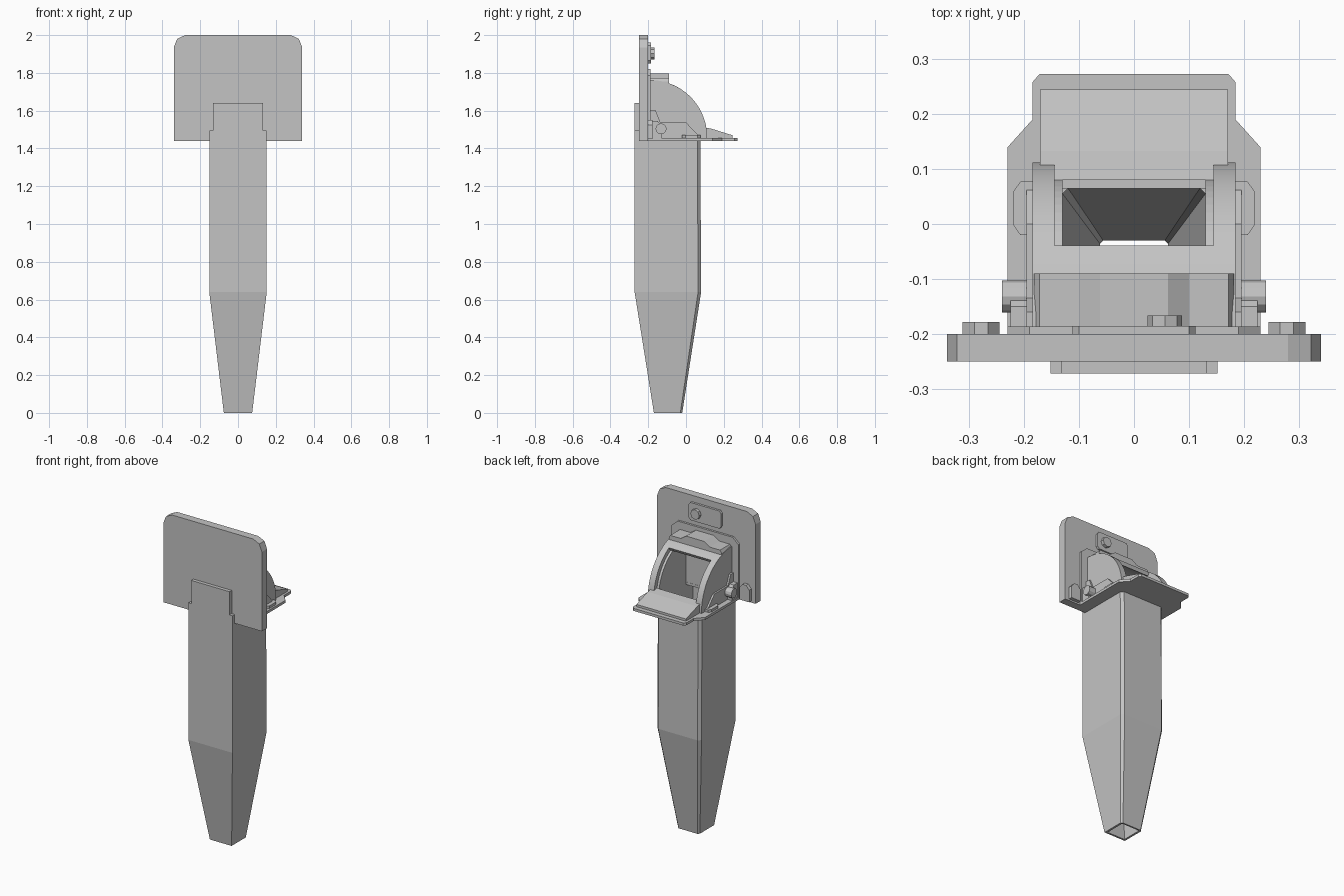
import bpy, bmesh, math
from mathutils import Vector

if "Cube" in bpy.data.objects:
    bpy.data.objects.remove(bpy.data.objects["Cube"])

grey = bpy.data.materials.new("light grey metal")
grey.diffuse_color = (0.55, 0.55, 0.55, 1)
grey.use_nodes = True
grey.node_tree.nodes["Principled BSDF"].inputs["Base Color"].default_value = grey.diffuse_color


def finish(name, bm):
    bmesh.ops.recalc_face_normals(bm, faces=bm.faces)
    me = bpy.data.meshes.new(name)
    bm.to_mesh(me)
    bm.free()
    me.materials.append(grey)
    ob = bpy.data.objects.new(name, me)
    bpy.context.collection.objects.link(ob)
    return ob


def prism(name, pts, axis, a, b):
    """Extrude a 2D outline along an axis from a to b."""
    place = {"x": lambda p, t: (t, p[0], p[1]),
             "y": lambda p, t: (p[0], t, p[1]),
             "z": lambda p, t: (p[0], p[1], t)}[axis]
    bm = bmesh.new()
    face = bm.faces.new([bm.verts.new(place(p, a)) for p in pts])
    ext = bmesh.ops.extrude_face_region(bm, geom=[face])
    move = Vector(place((0, 0), b - a))
    bmesh.ops.translate(bm, vec=move,
                        verts=[v for v in ext["geom"] if isinstance(v, bmesh.types.BMVert)])
    return finish(name, bm)


def pair(name, pts, a, b):
    """Matching side parts on the right and left."""
    prism(name + "_right", pts, "x", a, b)
    prism(name + "_left", pts, "x", -b, -a)


def mirrored(right):
    """Close a symmetric outline from its right half."""
    return right + [(-x, y) for x, y in reversed(right)]


def arc(r, a0, a1, n=16, cy=-0.19, cz=1.46):
    return [(cy + r * math.cos(math.radians(a0 + (a1 - a0) * i / n)),
             cz + r * math.sin(math.radians(a0 + (a1 - a0) * i / n))) for i in range(n + 1)]


def smooth(*names):
    for n in names:
        ob = bpy.data.objects[n]
        bpy.context.view_layer.objects.active = ob
        ob.select_set(True)
        bpy.ops.object.shade_smooth_by_angle(angle=math.radians(30))
        ob.select_set(False)


# Hollow chute with tapered lower end
def ring(hx, y0, y1, c, z):
    return [(x, y, z) for x, y in mirrored([(hx, y0), (hx, y1 - c), (hx - c, y1)])]


rings = [ring(0.075, -0.17, -0.02, 0.01, 0), ring(0.152, -0.272, 0.08, 0.016, 0.64),
         ring(0.152, -0.272, 0.076, 0.016, 1.44), ring(0.13, -0.255, 0.065, 0.01, 1.44),
         ring(0.13, -0.255, 0.065, 0.01, 0.64), ring(0.062, -0.158, -0.03, 0.006, 0)]
bm = bmesh.new()
loops = [[bm.verts.new(p) for p in r] for r in rings]
for i, lo in enumerate(loops):
    hi = loops[(i + 1) % len(loops)]
    for j in range(6):
        k = (j + 1) % 6
        bm.faces.new((lo[j], lo[k], hi[k], hi[j]))
finish("chute", bm)

# Front tongue of the chute over the wall plate
prism("chute_tongue", mirrored([(0.152, 1.44), (0.152, 1.495), (0.132, 1.495), (0.132, 1.64)]),
      "y", -0.272, -0.25)

# Wall plate with cut top corners, and the raised frame behind it
prism("wall_plate", mirrored([(0.34, 1.44), (0.34, 1.935), (0.322, 1.98), (0.28, 2.0)]),
      "y", -0.25, -0.2)
prism("hopper_frame", mirrored([(0.23, 1.455), (0.23, 1.785), (0.19, 1.82)]), "y", -0.2, -0.187)

# Base flange with an opening into the chute
flange = prism("base_flange", mirrored([(0.23, -0.2), (0.23, 0.14), (0.185, 0.19),
                                        (0.185, 0.258), (0.172, 0.273)]), "z", 1.44, 1.456)
cutter = prism("flange_cutter", mirrored([(0.13, -0.186), (0.13, 0.065)]), "z", 1.3, 1.6)
cutter.hide_render = True
mod = flange.modifiers.new("opening", "BOOLEAN")
mod.object = cutter
mod.solver = "EXACT"
bpy.context.view_layer.objects.active = flange
bpy.ops.object.modifier_apply(modifier=mod.name)
bpy.data.objects.remove(cutter)

# Hopper: curved cheeks, inner liners and the roof band
foot = [(-0.19, 1.456), (0.11, 1.456)]
pair("cheek", foot + arc(0.302, 3, 90), 0.145, 0.185)
pair("cheek_liner", [(-0.19, 1.456), (0.08, 1.456)] + arc(0.275, 10, 90), 0.13, 0.145)
prism("roof_band", arc(0.302, 60, 90, 8) + arc(0.28, 90, 60, 8), "x", -0.145, 0.145)
smooth("cheek_right", "cheek_left", "roof_band")

# Raised cap on the roof
prism("roof_cap", mirrored([(0.182, 1.74), (0.182, 1.755), (0.172, 1.772), (0.1, 1.772), (0.062, 1.797)]),
      "y", -0.19, -0.09)

# Sloping loading lip
prism("loading_lip", [(0.08, 1.45), (0.245, 1.45), (0.245, 1.47), (0.133, 1.505), (0.08, 1.515)],
      "x", -0.171, 0.171)

# Side brackets, hinge pins and arms, clasp feet
pair("side_bracket", [(-0.187, 1.456), (0.07, 1.456), (0.06, 1.475), (0.0, 1.538),
                      (-0.135, 1.538), (-0.16, 1.6), (-0.187, 1.6)], 0.185, 0.196)
pair("hinge_arm", [(-0.187, 1.456), (-0.13, 1.456), (-0.13, 1.52), (-0.15, 1.545), (-0.187, 1.545)],
     0.196, 0.225)
pair("hinge_pin", arc(0.029, 0, 330, 11, -0.132, 1.504), 0.185, 0.24)
for s, side in ((1, "right"), (-1, "left")):
    prism("clasp_foot_" + side, [(s * x, y) for x, y in (
        (0.185, -0.02), (0.207, -0.02), (0.219, -0.003), (0.219, 0.06), (0.207, 0.077), (0.185, 0.077))],
        "z", 1.45, 1.472)
    # Pointed lugs on the wall plate
    prism("lug_" + side, [(s * x, z) for x, z in (
        (0.245, 1.45), (0.312, 1.45), (0.312, 1.525), (0.29, 1.55), (0.266, 1.55), (0.245, 1.525))],
        "y", -0.2, -0.178)

# Lock plate and knob
prism("lock_plate", mirrored([(0.1, 1.85), (0.112, 1.865), (0.112, 1.945), (0.1, 1.96)]), "y", -0.2, -0.186)
prism("lock_knob", arc(0.031, 0, 315, 7, 0.056, 1.903), "y", -0.186, -0.167)
